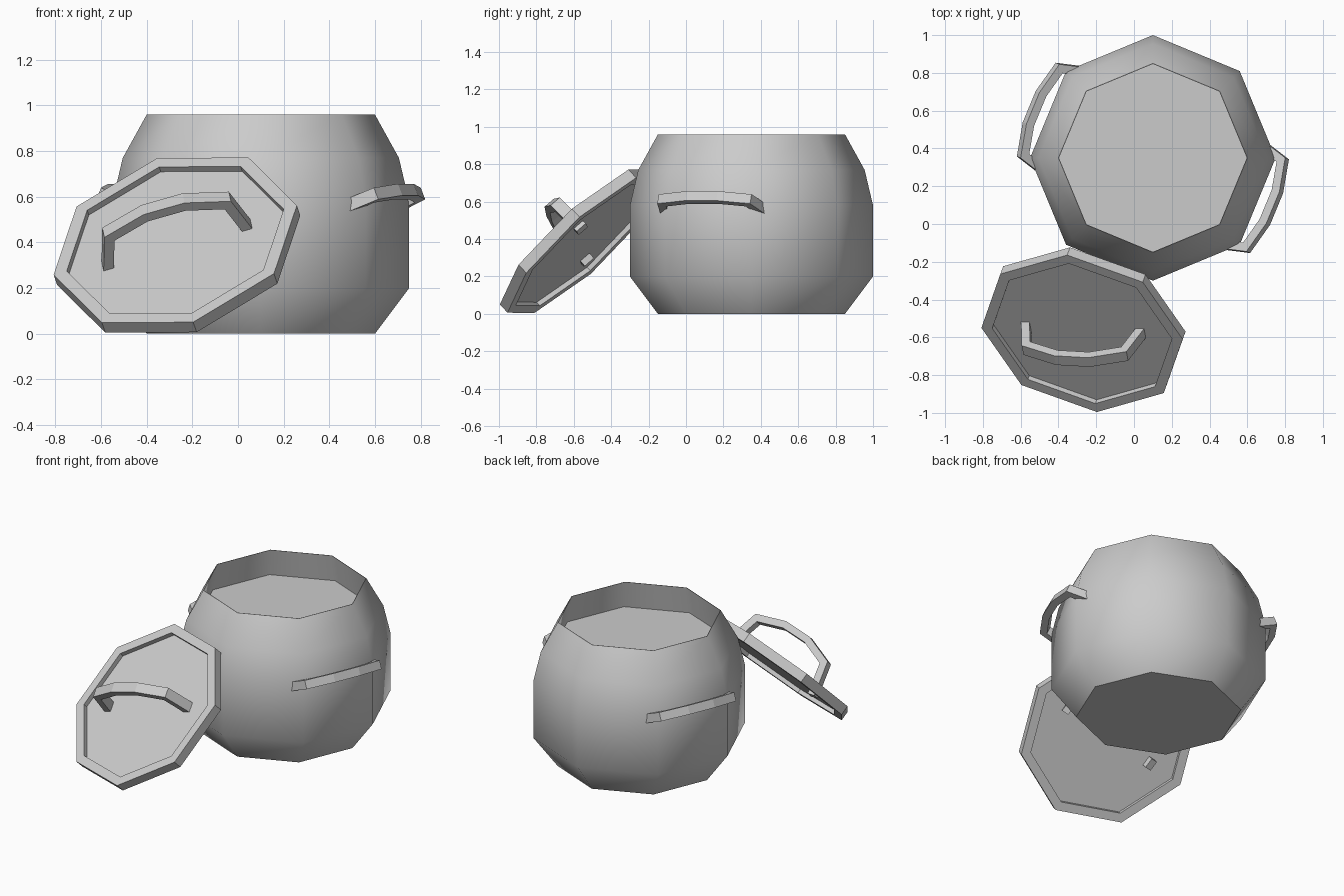
import bpy, bmesh, math
from mathutils import Vector, Matrix

cube = bpy.data.objects.get("Cube")
if cube:
    bpy.data.objects.remove(cube, do_unlink=True)

SIDES = 8
grey = bpy.data.materials.new("light_grey")
grey.use_nodes = True
grey.diffuse_color = (0.6, 0.6, 0.6, 1)
grey.node_tree.nodes["Principled BSDF"].inputs["Base Color"].default_value = (0.6, 0.6, 0.6, 1)


def finish(bm, name, matrix):
    """Turn a bmesh into a grey object placed by the matrix."""
    bmesh.ops.recalc_face_normals(bm, faces=bm.faces)
    mesh = bpy.data.meshes.new(name)
    bm.to_mesh(mesh)
    bm.free()
    mesh.transform(matrix)
    mesh.materials.append(grey)
    obj = bpy.data.objects.new(name, mesh)
    bpy.context.collection.objects.link(obj)
    return obj


def bridge(bm, rings):
    """Join rings of vertices into a closed tube with capped ends."""
    for low, high in zip(rings, rings[1:]):
        for i in range(len(low)):
            j = (i + 1) % len(low)
            bm.faces.new((low[i], low[j], high[j], high[i]))
    bm.faces.new(rings[0])
    bm.faces.new(rings[-1])


def lathe(name, profile, matrix):
    bm = bmesh.new()
    angles = [math.tau * i / SIDES for i in range(SIDES)]
    bridge(bm, [[bm.verts.new((r * math.cos(a), r * math.sin(a), z)) for a in angles]
                for r, z in profile])
    return finish(bm, name, matrix)


def handle(name, half_path, thick, width, matrix):
    """Mirrored flat bar: path runs along x, bulges to z, and is wide in y."""
    path = [Vector((-x, z)) for x, z in half_path]
    path += [Vector((x, z)) for x, z in reversed(half_path)]
    bm = bmesh.new()
    rings = []
    for i, p in enumerate(path):
        d_in = (p - path[max(i - 1, 0)]).normalized()
        d_out = (path[min(i + 1, len(path) - 1)] - p).normalized()
        d = (d_in + d_out).normalized()
        miter = thick / 2 / max(d.dot(d_out), d.dot(d_in))
        side = Vector((-d.y, d.x)) * miter
        rings.append([bm.verts.new((p.x + s * side.x, t * width / 2, p.y + s * side.y))
                      for s, t in ((1, 1), (1, -1), (-1, -1), (-1, 1))])
    bridge(bm, rings)
    return finish(bm, name, matrix)


def frame(origin, x_axis, z_axis):
    """Placement matrix from an origin and two axes."""
    z = Vector(z_axis).normalized()
    x = Vector(x_axis)
    x = (x - z * x.dot(z)).normalized()
    rot = Matrix((x, z.cross(x), z)).transposed().to_4x4()
    return Matrix.Translation(origin) @ rot


# Pot: rounded body, thin rim, inner wall and raised inner floor
pot_place = Matrix.Translation((0.1, 0.35, 0))
pot = lathe("pot_body", [(0.5, 0), (0.65, 0.2), (0.65, 0.58), (0.605, 0.77), (0.5, 0.96),
                         (0.497, 0.96), (0.53, 0.78)], pot_place)
bpy.ops.object.select_all(action='DESELECT')
pot.select_set(True)
bpy.context.view_layer.objects.active = pot
bpy.ops.object.shade_smooth_by_angle(angle=math.radians(50))

# Two side handles on opposite faces, tilted upwards
local = frame((0.53, 0, 0.56), (0, 1, 0), (0.92, 0, 0.39))
for name, degrees in (("left_handle", -22.5), ("right_handle", 157.5)):
    turn = Matrix.Rotation(math.radians(degrees), 4, 'Z')
    handle(name, [(0.28, 0), (0.25, 0.12), (0.087, 0.16)], 0.045, 0.055,
           pot_place @ turn @ local)

# Lid leaning on the pot: raised rim around a thin panel
lid_place = frame((-0.275, -0.58, 0.41), (0.527, -0.03, 0.15), (-0.24, -0.66, 0.71))
lathe("lid", [(0.02, -0.03), (0.495, -0.03), (0.495, 0), (0.555, 0), (0.555, -0.062),
              (0.495, -0.062), (0.495, -0.036), (0.02, -0.036)], lid_place)

# Lid handle, its ends poking through the panel
handle("lid_handle", [(0.325, -0.065), (0.27, 0.14), (0.09, 0.2)], 0.045, 0.065, lid_place)
